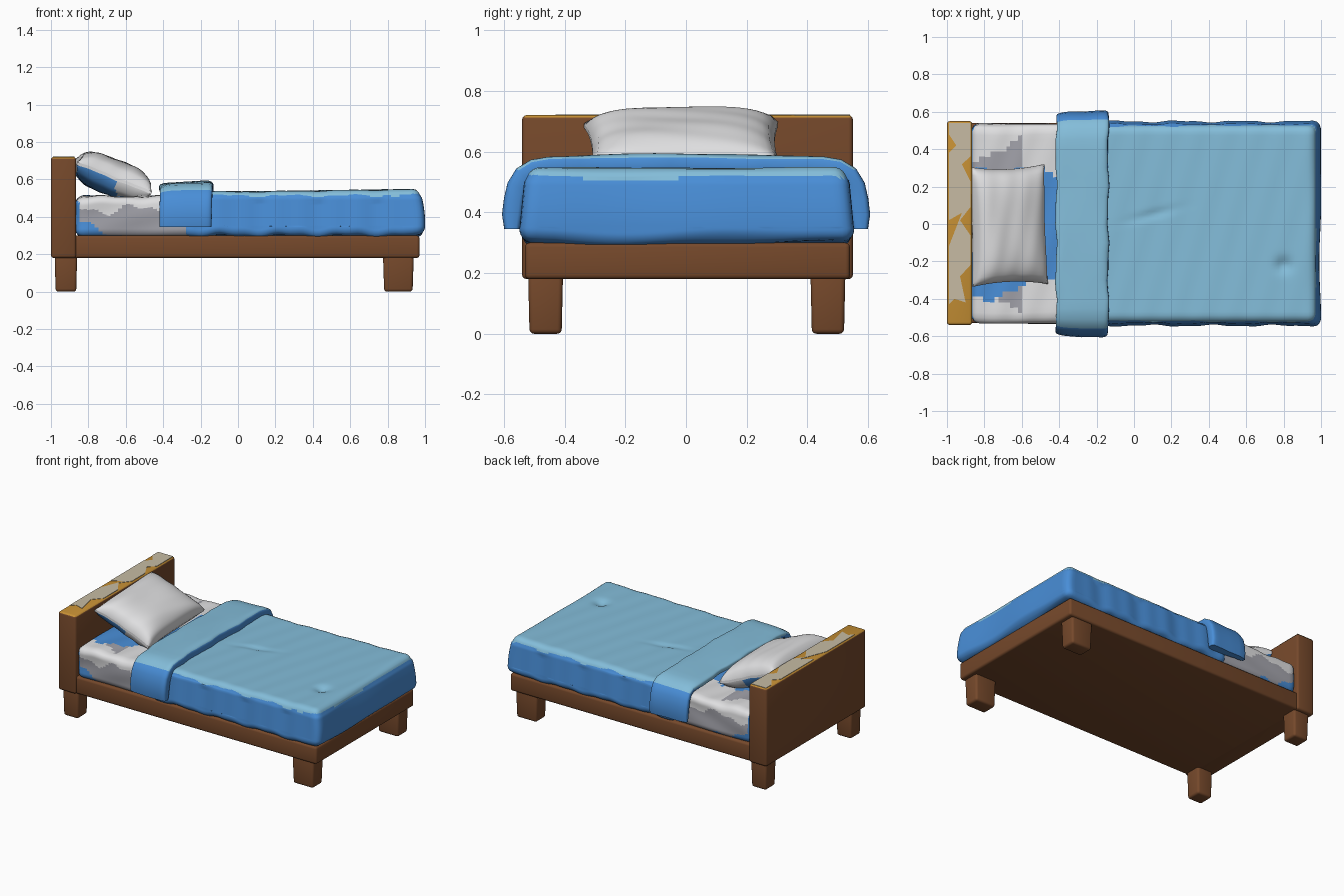
import bpy, bmesh, math
from mathutils import Vector, Matrix

cube = bpy.data.objects.get("Cube")
if cube:
    bpy.data.objects.remove(cube, do_unlink=True)


def material(name, rgb):
    m = bpy.data.materials.new(name)
    m.use_nodes = True
    m.diffuse_color = (*rgb, 1)
    m.node_tree.nodes["Principled BSDF"].inputs["Base Color"].default_value = (*rgb, 1)
    return m


WOOD = material("brown wood", (.18, .066, .024))
BLUE = material("blue cloth", (.066, .27, .68))
SKY = material("light blue cloth", (.23, .51, .70))
WHITE = material("white linen", (.74, .74, .75))
GREY = material("grey linen", (.36, .36, .40))
GOLD = material("gold paint", (.57, .28, .035))
TAN = material("tan paint", (.57, .50, .37))


def finish(name, bm, mats, rule=None, angle=40):
    """Turn a bmesh into an object, colour its faces by rule and shade it."""
    bmesh.ops.recalc_face_normals(bm, faces=bm.faces[:])
    bm.normal_update()
    if rule:
        for f in bm.faces:
            f.material_index = mats.index(rule(f.calc_center_median(), f.normal))
    mesh = bpy.data.meshes.new(name)
    bm.to_mesh(mesh)
    bm.free()
    ob = bpy.data.objects.new(name, mesh)
    bpy.context.collection.objects.link(ob)
    for m in mats:
        mesh.materials.append(m)
    bpy.ops.object.select_all(action='DESELECT')
    ob.select_set(True)
    bpy.context.view_layer.objects.active = ob
    bpy.ops.object.shade_smooth_by_angle(angle=math.radians(angle))
    return ob


def box(lo, hi, cuts=0):
    bm = bmesh.new()
    lo, hi = Vector(lo), Vector(hi)
    bmesh.ops.create_cube(bm, size=1)
    for v in bm.verts:
        v.co = (lo + hi) / 2 + v.co * (hi - lo)
    if cuts:
        bmesh.ops.subdivide_edges(bm, edges=bm.edges[:], cuts=cuts, use_grid_fill=True)
    return bm


def round_box(bm, lo, hi, r):
    """Pull a gridded box onto a rounded box of corner radius r."""
    for v in bm.verts:
        core = Vector([min(max(c, a + r), b - r) for c, a, b in zip(v.co, lo, hi)])
        out = v.co - core
        if out.length > 0:
            v.co = core + out.normalized() * r


def wooden(name, lo, hi, taper=1, bevel=.015, mats=(WOOD,), rule=None):
    bm = box(lo, hi)
    mid = (Vector(lo) + Vector(hi)) / 2
    for v in bm.verts:
        if v.co.z < mid.z:
            v.co.x = mid.x + (v.co.x - mid.x) * taper
            v.co.y = mid.y + (v.co.y - mid.y) * taper
    bmesh.ops.bevel(bm, geom=bm.edges[:], offset=bevel, segments=3, profile=.5, affect='EDGES')
    return finish(name, bm, list(mats), rule)


def wave(a, b):
    return math.sin(a * 19 + b * 7) + .6 * math.sin(a * 41 - b * 13)


# Wooden frame, headboard and legs
wooden("bed_frame", (-.9, -.53, .18), (.97, .54, .30))
wooden("headboard", (-1, -.54, .18), (-.865, .55, .72), mats=(WOOD, GOLD),
       rule=lambda c, n: GOLD if n.z > .6 else WOOD)
for end, x0, x1 in (("head", -.98, -.86), ("foot", .775, .94)):
    for side, y0, y1 in (("right", -.52, -.405), ("left", .41, .525)):
        wooden(f"{end}_{side}_leg", (x0, y0, 0), (x1, y1, .2), taper=.92)

# Worn tan paint along the top of the headboard
outline = [(-.99, .54), (-.875, .54), (-.875, .36), (-.92, .32), (-.875, .23), (-.875, .09),
           (-.93, .02), (-.875, -.06), (-.875, -.22), (-.93, -.28), (-.9, -.42), (-.96, -.4),
           (-.99, -.43), (-.99, -.12), (-.92, .06), (-.99, .02), (-.99, .38), (-.95, .42), (-.99, .48)]
bm = bmesh.new()
patch = bm.faces.new([bm.verts.new((x, y, .719)) for x, y in outline])
ext = bmesh.ops.extrude_face_region(bm, geom=[patch])
for v in ext["geom"]:
    if isinstance(v, bmesh.types.BMVert):
        v.co.z += .003
finish("headboard_paint", bm, [TAN])

# Mattress
lo, hi = (-.87, -.53, .29), (-.1, .535, .51)
bm = box(lo, hi, 36)
round_box(bm, lo, hi, .045)
for v in bm.verts:
    v.co.z += .004 * wave(v.co.x, v.co.y) * (v.co.z > .4)
    v.co.y += .003 * wave(v.co.z, v.co.x)


def mattress_rule(c, n):
    w = .02 * wave(c.x, c.y + c.z)
    if n.z > .5:
        if abs(c.y + .02) < .3 + w and (c.x < -.55 or c.x > -.52 + w):
            return BLUE
        if c.y < 0 and c.x < -.62 + w and -.38 + w < c.y:
            return BLUE
        if abs(c.y) < .46 + (c.x + .6) * .5 + w and c.x < -.6:
            return GREY
        return WHITE
    if c.z < .37 + w - (c.x + .85) * .3 or c.x < -.85:
        return BLUE
    return GREY if c.z < .44 + w else WHITE


finish("mattress", bm, [WHITE, GREY, BLUE], mattress_rule, 60)

# Blanket: flared sides, light ripples, a crease and a small dimple
lo, hi = (-.3, -.525, .295), (.975, .53, .535)
bm = box(lo, hi, 56)
round_box(bm, lo, hi, .045)
for v in bm.verts:
    x, y, z = v.co
    low = max(0, (.53 - z) / .23)
    ripple = wave(x, y * .9)
    if low > .1:
        v.co.y += math.copysign(.022 * low + .004 * ripple, y) * (abs(y) > .45)
        v.co.x += (.022 * math.sin(min(1, low) * 2.2) + .004 * ripple) * (x > .9)
        v.co.z += .007 * ripple * (low > .8)
    else:
        v.co.z += .002 * ripple + .014 * max(0, x - .1) * (1 - low)
        v.co.z -= .025 * math.exp(-((x - .8) ** 2 + (y + .22) ** 2) / .0015)
        v.co.z -= .01 * math.exp(-((y - .05 - .25 * (x - .1)) / .02) ** 2 - ((x - .1) / .12) ** 2)
finish("blanket", bm, [SKY, BLUE],
       lambda c, n: SKY if c.z > .513 + .006 * wave(c.x, c.y) else BLUE, 60)

# Turned-down blanket fold, a thick band lofted over the bed
half = [(.573, .345), (.572, .39), (.566, .44), (.556, .485), (.535, .52), (.50, .541), (.45, .549)]
path = [(-y, z) for y, z in half]
path += [(-.45 + .05 * i, .549 + .008 * math.cos((i - 9) / 9 * math.pi / 2)) for i in range(1, 18)]
path += half[::-1]
bm = bmesh.new()
rings = []
for i, (y, z) in enumerate(path):
    a, b = path[max(i - 1, 0)], path[min(i + 1, len(path) - 1)]
    t = Vector((0, b[0] - a[0], b[1] - a[1])).normalized()
    normal = Vector((0, -t.z, t.y))
    tip = .75 if i in (0, len(path) - 1) else 1
    ring = []
    for k in range(32):
        a = math.tau * k / 32
        ca, sa = math.cos(a), math.sin(a)
        u = math.copysign(abs(ca) ** .35, ca)
        w = math.copysign(abs(sa) ** .5, sa)
        across = -.277 + .14 * u * (.96 + .04 * tip) + .004 * wave(y, z)
        thick = (.031 + .008 * u) * w * tip + .002 * wave(u * .2, y)
        ring.append(bm.verts.new(Vector((across, y, z)) + normal * thick))
    rings.append(ring)
for r0, r1 in zip(rings, rings[1:]):
    for k in range(32):
        j = (k + 1) % 32
        bm.faces.new((r0[k], r0[j], r1[j], r1[k]))
bm.faces.new(rings[0])
bm.faces.new(rings[-1][::-1])
finish("blanket_fold", bm, [SKY, BLUE],
       lambda c, n: SKY if c.z > .53 + .006 * wave(c.x, c.y) and n.x < .8 else BLUE, 60)

# Pillow: puffed grid with pinched sides, leaning on the headboard
bm = box((-1, -1, -1), (1, 1, 1), 28)
tilt = Matrix.Translation((-.672, -.008, .612)) @ Matrix.Rotation(math.radians(22), 4, 'Y') \
    @ Matrix.Rotation(math.radians(2), 4, 'Z')
for v in bm.verts:
    u, s, w = v.co
    puff = .008 + .09 * (max(0, 1 - u ** 4) * max(0, 1 - s ** 4)) ** .5
    v.co = tilt @ Vector((.215 * u * (1 - .05 * (1 - s * s)),
                          .32 * s * (1 - .06 * (1 - u * u)),
                          puff * w + .002 * wave(u * .3, s * .3)))
finish("pillow", bm, [WHITE, BLUE],
       lambda c, n: BLUE if n.z < -.35 and c.x < -.65 else WHITE, 80)
